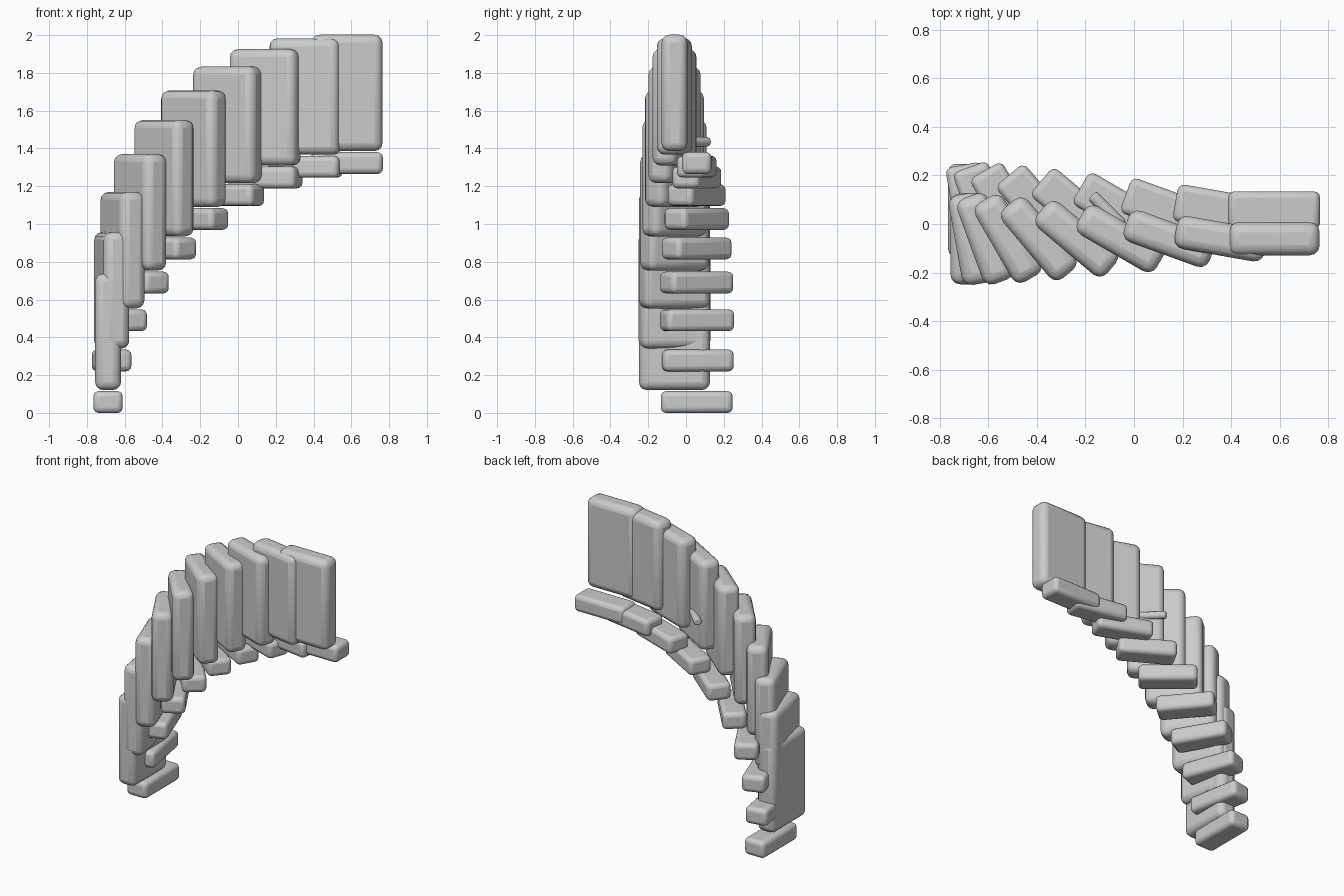
import bpy, math
from mathutils import Vector

if "Cube" in bpy.data.objects:
    bpy.data.objects.remove(bpy.data.objects["Cube"])


def rounded_block(name, loc, size, angle, radius):
    bpy.ops.mesh.primitive_cube_add(size=1)
    ob = bpy.context.object
    ob.name = name
    ob.scale = size
    bpy.ops.object.transform_apply(location=False, rotation=False, scale=True)
    ob.location = loc
    ob.rotation_euler.z = angle
    bev = ob.modifiers.new("round", 'BEVEL')
    bev.width = radius
    bev.segments = 3
    bpy.ops.object.shade_smooth_by_angle(angle=math.radians(35))
    return ob


# quarter arc of ten slabs, each with a small brick behind its foot
R = 1.265
for i in range(10):
    a = math.radians(10 * i)
    turn = a - math.pi / 2
    x = 0.577 - R * math.cos(a)
    z = R * math.sin(a)
    rounded_block(f"tall_slab_{i}", (x, -0.061, z + 0.429), (0.376, 0.137, 0.616), turn, 0.042)
    rounded_block(f"foot_brick_{i}", (x, 0.057, z + 0.0575), (0.38, 0.155, 0.115), turn, 0.028)

# small peg poking from the back of one slab
p, q = Vector((-0.05, -0.005, 1.435)), Vector((-0.172, 0.117, 1.435))
bpy.ops.mesh.primitive_cylinder_add(vertices=24, radius=0.025, depth=(q - p).length, location=(p + q) / 2)
peg = bpy.context.object
peg.name = "peg"
peg.rotation_euler = (q - p).to_track_quat('Z', 'Y').to_euler()
bev = peg.modifiers.new("round", 'BEVEL')
bev.width = 0.008
bev.segments = 2
bpy.ops.object.shade_smooth_by_angle(angle=math.radians(35))
